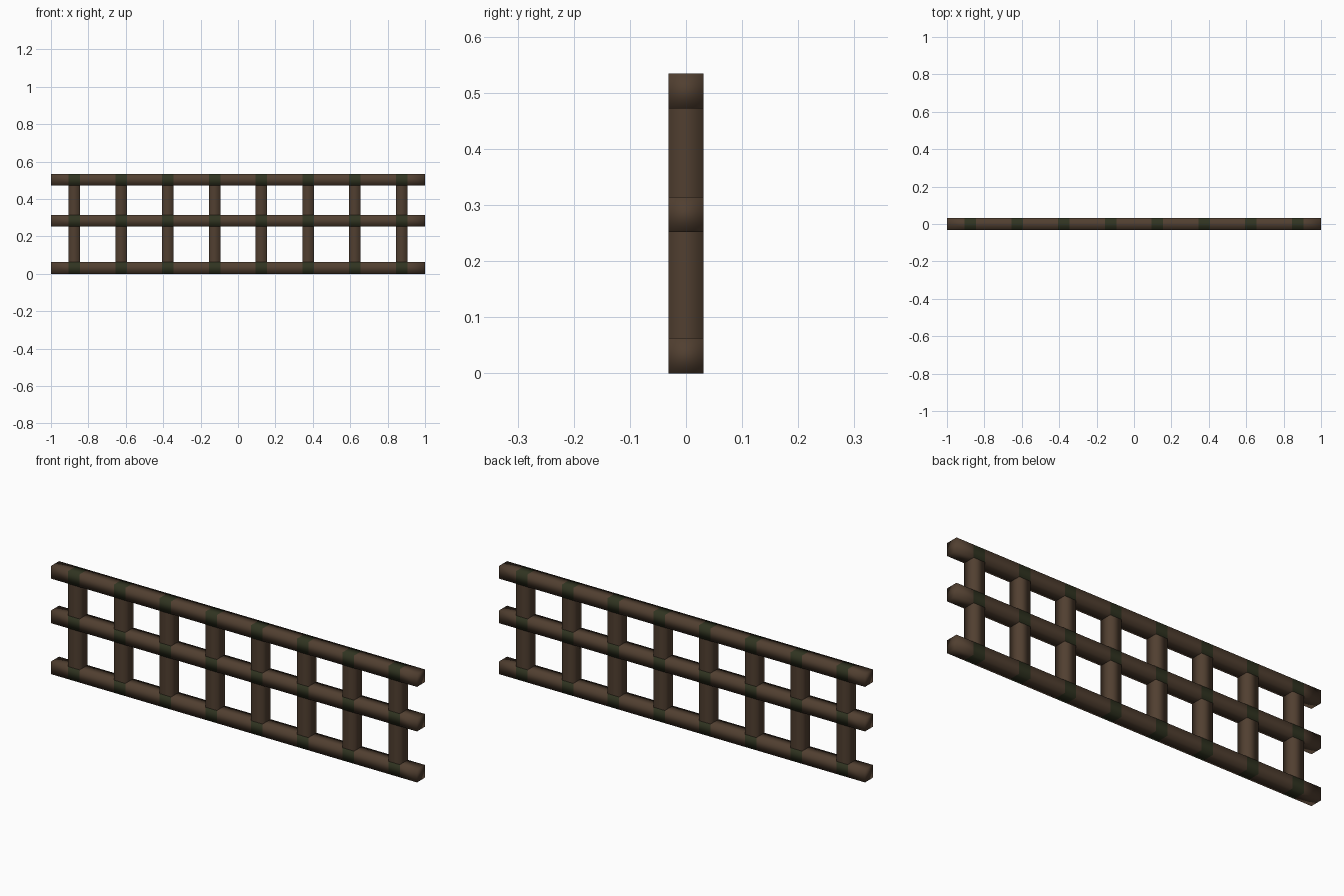
import bpy, bmesh

if "Cube" in bpy.data.objects:
    bpy.data.objects.remove(bpy.data.objects["Cube"])

H = 0.03125                              # half thickness of every bar
POSTS = [-0.875 + 0.25 * i for i in range(8)]
RAILS = {"bottom_rail": 0.03125, "middle_rail": 0.283, "top_rail": 0.503}


def material(name, color):
    m = bpy.data.materials.new(name)
    m.diffuse_color = (*color, 1)
    m.use_nodes = True
    m.node_tree.nodes["Principled BSDF"].inputs["Base Color"].default_value = m.diffuse_color
    return m


WOOD = material("dark brown wood", (0.082, 0.050, 0.030))
MOSS = material("dark green joint", (0.030, 0.034, 0.015))


def bar(name, point, stations, caps, is_joint=lambda i: False):
    """Square smooth-shaded bar through the stations; point(t, a, b) places a vertex."""
    bm = bmesh.new()
    corners = ((-H, -H), (H, -H), (H, H), (-H, H))
    rings = [[bm.verts.new(point(t, a, b)) for a, b in corners] for t in stations]
    for i, (r, s) in enumerate(zip(rings, rings[1:])):
        for k in range(4):
            n = (k + 1) % 4
            f = bm.faces.new((r[k], r[n], s[n], s[k]))
            f.material_index = int(is_joint(i))
    if caps:
        bm.faces.new(rings[0][::-1])
        bm.faces.new(rings[-1])
    for f in bm.faces:
        f.smooth = True
    bmesh.ops.recalc_face_normals(bm, faces=bm.faces)
    me = bpy.data.meshes.new(name)
    bm.to_mesh(me)
    bm.free()
    me.materials.append(WOOD)
    me.materials.append(MOSS)
    bpy.context.collection.objects.link(bpy.data.objects.new(name, me))


# Horizontal rails, with a green band wherever a post crosses
cuts = [-1] + [x + d for x in POSTS for d in (-H, H)] + [1]
for name, z in RAILS.items():
    bar(name, lambda t, a, b: (t, a, z + b), cuts, True, lambda i: i % 2 == 1)

# Upright post pieces between neighbouring rails
levels = list(RAILS.values())
for x in POSTS:
    for part, lo, hi in zip(("lower_post", "upper_post"), levels, levels[1:]):
        bar(part, lambda t, a, b: (x + a, b, t), (lo + H, hi - H), False)
